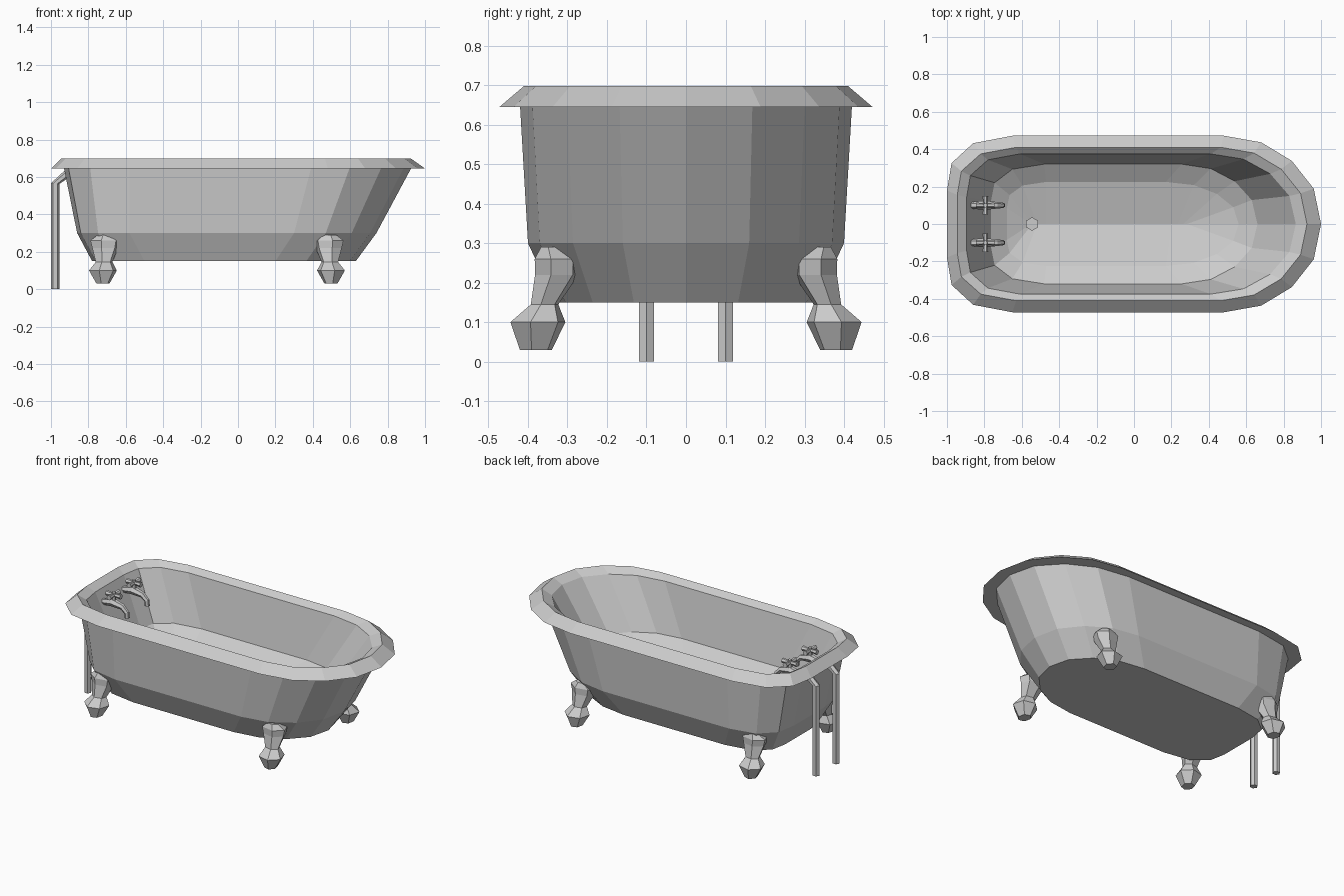
import bpy, bmesh, math
from mathutils import Vector

if "Cube" in bpy.data.objects:
    bpy.data.objects.remove(bpy.data.objects["Cube"])

grey = bpy.data.materials.new("enamel_grey")
grey.diffuse_color = (0.6, 0.6, 0.6, 1)
grey.use_nodes = True
grey.node_tree.nodes["Principled BSDF"].inputs["Base Color"].default_value = grey.diffuse_color


def loft(name, rings, weld=False):
    """Skin a list of equal-length rings and cap both ends."""
    bm = bmesh.new()
    vs = [[bm.verts.new(p) for p in r] for r in rings]
    n = len(vs[0])
    for a, b in zip(vs, vs[1:]):
        for i in range(n):
            j = (i + 1) % n
            bm.faces.new((a[i], a[j], b[j], b[i]))
    bm.faces.new(vs[0][::-1])
    if weld:
        bmesh.ops.remove_doubles(bm, verts=bm.verts, dist=0.0005)
    else:
        bm.faces.new(vs[-1])
    bmesh.ops.recalc_face_normals(bm, faces=bm.faces)
    me = bpy.data.meshes.new(name)
    bm.to_mesh(me)
    bm.free()
    me.materials.append(grey)
    ob = bpy.data.objects.new(name, me)
    bpy.context.collection.objects.link(ob)
    return ob


def tube(name, points, radii, sides=6, phase=0.0):
    """Tapered tube along a path."""
    pts = [Vector(p) for p in points]
    rings = []
    for i, p in enumerate(pts):
        d = (pts[min(i + 1, len(pts) - 1)] - pts[max(i - 1, 0)]).normalized()
        side = Vector((0, 1, 0)) if abs(d.y) < 0.9 else Vector((1, 0, 0))
        up = d.cross(side).normalized()
        rings.append([p + radii[i] * (math.cos(t) * side + math.sin(t) * up)
                      for t in (phase + math.tau * k / sides for k in range(sides))])
    return loft(name, rings)


# Outline of the tub: rounded right end, blunter left end
RIGHT = [(1, 0), (0.925, 0.40), (0.70, 0.715), (0.385, 0.925), (0, 1)]
LEFT = [(0, 1), (0.6, 0.915), (0.93, 0.69), (1, 0.38)]


def outline(z, xl, fl, fr, xr, w):
    half = [(fr + (xr - fr) * u, w * v) for u, v in RIGHT]
    half += [(fl + (xl - fl) * u, w * v) for u, v in LEFT]
    return [(x, y, z) for x, y in half] + [(x, -y, z) for x, y in half[:0:-1]]


# Tub shell: underside, outer wall, rim, inner wall, sloping floor
loft("tub", [outline(*r) for r in (
    (0.15, -0.78, -0.50, 0.20, 0.63, 0.33),
    (0.30, -0.86, -0.58, 0.30, 0.74, 0.40),
    (0.645, -0.93, -0.58, 0.39, 0.925, 0.42),
    (0.645, -1.0, -0.65, 0.48, 1.0, 0.472),
    (0.698, -0.945, -0.63, 0.465, 0.925, 0.41),
    (0.668, -0.895, -0.61, 0.41, 0.865, 0.375),
    (0.37, -0.765, -0.48, 0.255, 0.66, 0.32),
    (0.31, -0.68, -0.47, 0.17, 0.56, 0.225),
    (0.25, -0.55, -0.47, 0.20, 0.29, 0.0))], weld=True)

# Drain plug
tube("drain", [(-0.545, 0, 0.24), (-0.545, 0, 0.275)], [0.036, 0.036])

# Claw feet: (z, outward x shift, centre y, radius x, radius y)
FOOT = [(0.03, 0.012, 0.38, 0.036, 0.042), (0.10, 0.012, 0.375, 0.077, 0.072),
        (0.145, 0.006, 0.358, 0.046, 0.036), (0.22, 0, 0.327, 0.072, 0.057),
        (0.26, 0, 0.327, 0.082, 0.058), (0.29, 0, 0.342, 0.042, 0.026)]
for sy, where in ((-1, "front"), (1, "back")):
    for x, sx, end in ((-0.71, -1, "left"), (0.485, 1, "right")):
        loft(f"foot_{where}_{end}", [
            [(x + sx * (dx + rx * math.cos(t)), sy * (cy + ry * math.sin(t)), z)
             for t in (math.radians(15 + 60 * k) for k in range(6))]
            for z, dx, cy, rx, ry in FOOT])

for y, side in ((-0.1, "front"), (0.1, "back")):
    # Supply pipe running up to the end wall
    tube(f"pipe_{side}", [(-0.977, y, 0), (-0.977, y, 0.565), (-0.91, y, 0.62)],
         [0.022] * 3, phase=math.radians(30))
    # Spout with wall flange
    tube(f"spout_{side}", [(-0.89, y, 0.60), (-0.865, y, 0.60), (-0.80, y, 0.612),
                           (-0.735, y, 0.60), (-0.705, y, 0.572), (-0.702, y, 0.54)],
         [0.02, 0.018, 0.025, 0.018, 0.015, 0.015])
    # Cross handle
    tube(f"handle_stem_{side}", [(-0.795, y, 0.60), (-0.795, y, 0.678)], [0.014, 0.012])
    tube(f"handle_bar_long_{side}", [(-0.845, y, 0.66), (-0.795, y, 0.66), (-0.745, y, 0.66)],
         [0.016, 0.009, 0.016])
    tube(f"handle_bar_cross_{side}", [(-0.795, y - 0.05, 0.66), (-0.795, y, 0.66), (-0.795, y + 0.05, 0.66)],
         [0.016, 0.009, 0.016])
